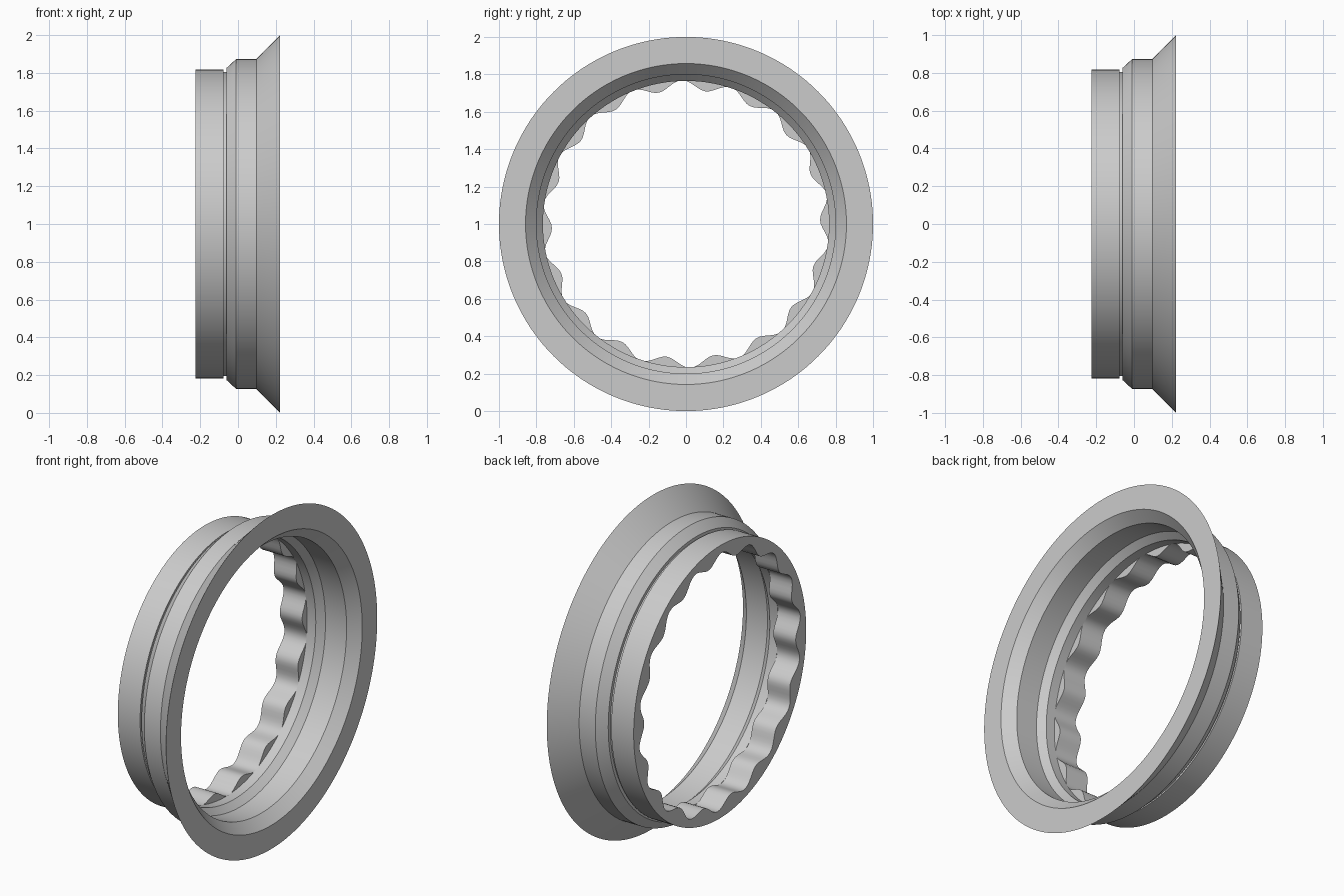
import bpy, bmesh, math

cube = bpy.data.objects.get("Cube")
if cube:
    bpy.data.objects.remove(cube, do_unlink=True)

SEGMENTS = 216
LOBES = 18
PHASE = math.radians(1.7)

grey = bpy.data.materials.new("light grey")
grey.use_nodes = True
colour = (0.6, 0.6, 0.6, 1)
grey.diffuse_color = colour
grey.node_tree.nodes["Principled BSDF"].inputs["Base Color"].default_value = colour


def lathe(name, profile):
    """Spin a closed (x, radius) profile round the x axis; a radius may be a function of angle."""
    bm = bmesh.new()
    rings = []
    for i in range(SEGMENTS):
        a = math.tau * i / SEGMENTS
        ring = []
        for x, radius in profile:
            r = radius(a) if callable(radius) else radius
            ring.append(bm.verts.new((x, r * math.cos(a), 1 + r * math.sin(a))))
        rings.append(ring)
    n = len(profile)
    for i, ring in enumerate(rings):
        following = rings[(i + 1) % SEGMENTS]
        for j in range(n):
            k = (j + 1) % n
            bm.faces.new((ring[j], ring[k], following[k], following[j]))
    bmesh.ops.recalc_face_normals(bm, faces=bm.faces)
    mesh = bpy.data.meshes.new(name)
    bm.to_mesh(mesh)
    bm.free()
    mesh.materials.append(grey)
    obj = bpy.data.objects.new(name, mesh)
    bpy.context.collection.objects.link(obj)
    bpy.ops.object.select_all(action="DESELECT")
    obj.select_set(True)
    bpy.context.view_layer.objects.active = obj
    bpy.ops.object.shade_smooth_by_angle(angle=math.radians(25))
    return obj


def wave(angle):
    """Inner radius of the scalloped grip."""
    return 0.743 - 0.026 * math.cos(LOBES * (angle - PHASE))


# Flared body: neck, shoulder, barrel and flange, then back along the bore
lathe("flared_body", [
    (-0.077, 0.805), (-0.062, 0.805), (-0.062, 0.825), (-0.01, 0.873),
    (0.097, 0.873), (0.223, 1.0), (0.223, 0.858), (0.16, 0.80),
    (0.02, 0.80), (-0.02, 0.765), (-0.077, 0.765),
])

# Grip ring with a scalloped bore
lathe("scalloped_ring", [
    (-0.225, 0.817), (-0.077, 0.817), (-0.077, wave), (-0.225, wave),
])
